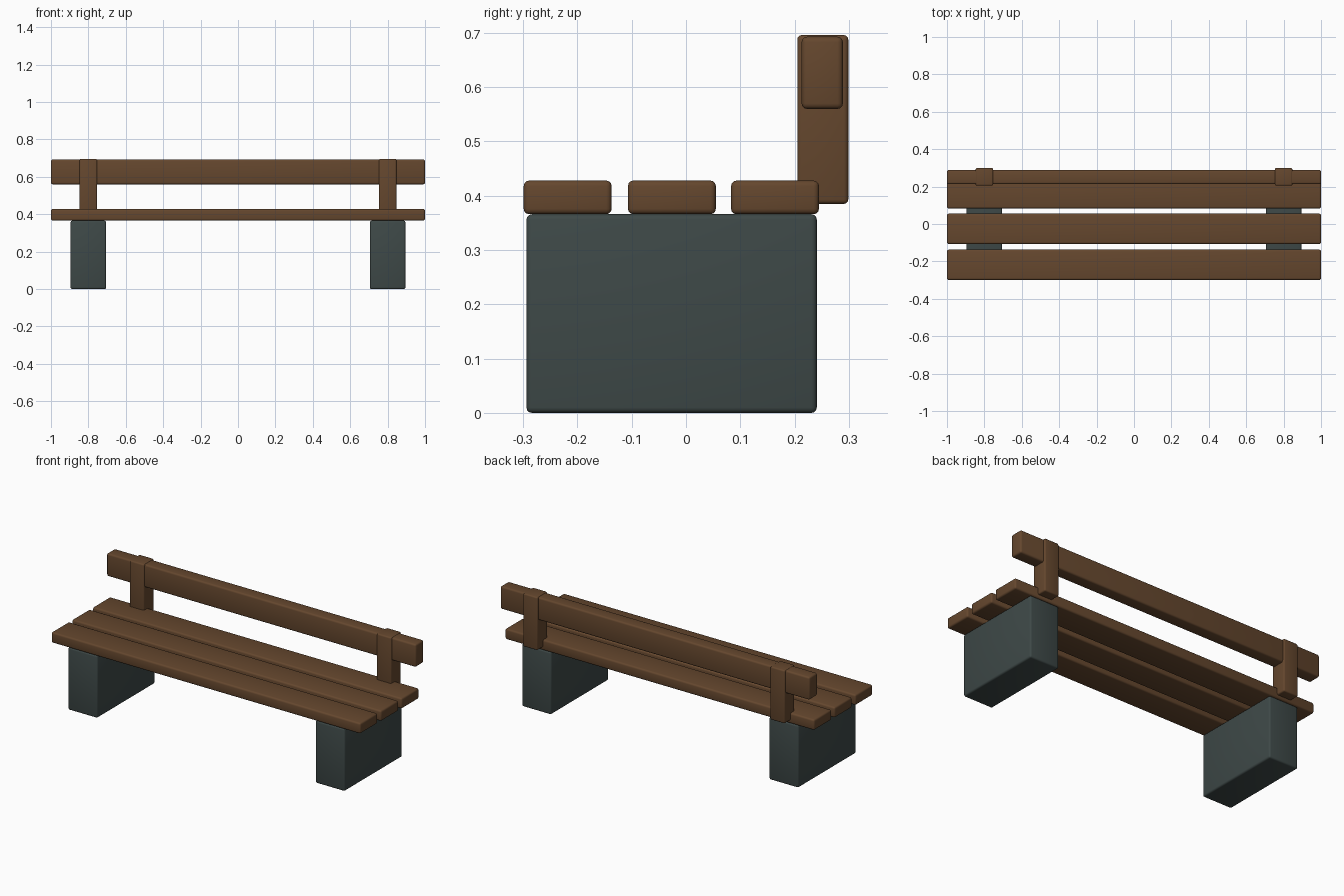
import bpy
import bmesh
from mathutils import Vector

if "Cube" in bpy.data.objects:
    bpy.data.objects.remove(bpy.data.objects["Cube"])


def material(name, rgb):
    m = bpy.data.materials.new(name)
    m.diffuse_color = (*rgb, 1.0)
    m.use_nodes = True
    m.node_tree.nodes["Principled BSDF"].inputs["Base Color"].default_value = m.diffuse_color
    return m


WOOD = material("brown wood", (0.130, 0.063, 0.027))
STONE = material("dark grey stone", (0.048, 0.066, 0.064))


def rounded_box(name, xs, ys, zs, mat, radius):
    """Box spanning the given ranges with softly rounded edges."""
    lo, hi = (Vector(c) for c in zip(xs, ys, zs))
    size, centre = hi - lo, (lo + hi) / 2
    bm = bmesh.new()
    bmesh.ops.create_cube(bm, size=1.0)
    for v in bm.verts:
        v.co = Vector(a * b for a, b in zip(v.co, size))
    bmesh.ops.bevel(bm, geom=bm.edges[:], offset=radius, segments=3,
                    profile=0.5, affect='EDGES')
    mesh = bpy.data.meshes.new(name)
    bm.to_mesh(mesh)
    bm.free()
    mesh.materials.append(mat)
    ob = bpy.data.objects.new(name, mesh)
    ob.location = centre
    bpy.context.collection.objects.link(ob)
    bpy.ops.object.select_all(action='DESELECT')
    ob.select_set(True)
    bpy.context.view_layer.objects.active = ob
    bpy.ops.object.shade_smooth_by_angle(angle=0.6)
    return ob


# Three seat planks
for part, y in (("front", -0.218), ("middle", -0.026), ("rear", 0.164)):
    rounded_box(f"{part}_seat_plank", (-1, 1), (y - 0.081, y + 0.081),
                (0.366, 0.428), WOOD, 0.01)

# Back rail
rounded_box("back_rail", (-1, 1), (0.213, 0.289), (0.560, 0.693), WOOD, 0.01)

# Block legs and back posts, one of each per side
for side, s in (("left", -1), ("right", 1)):
    rounded_box(f"{side}_leg", sorted((s * 0.705, s * 0.895)),
                (-0.294, 0.241), (0.0, 0.366), STONE, 0.01)
    rounded_box(f"{side}_back_post", sorted((s * 0.753, s * 0.847)),
                (0.205, 0.299), (0.385, 0.696), WOOD, 0.008)
